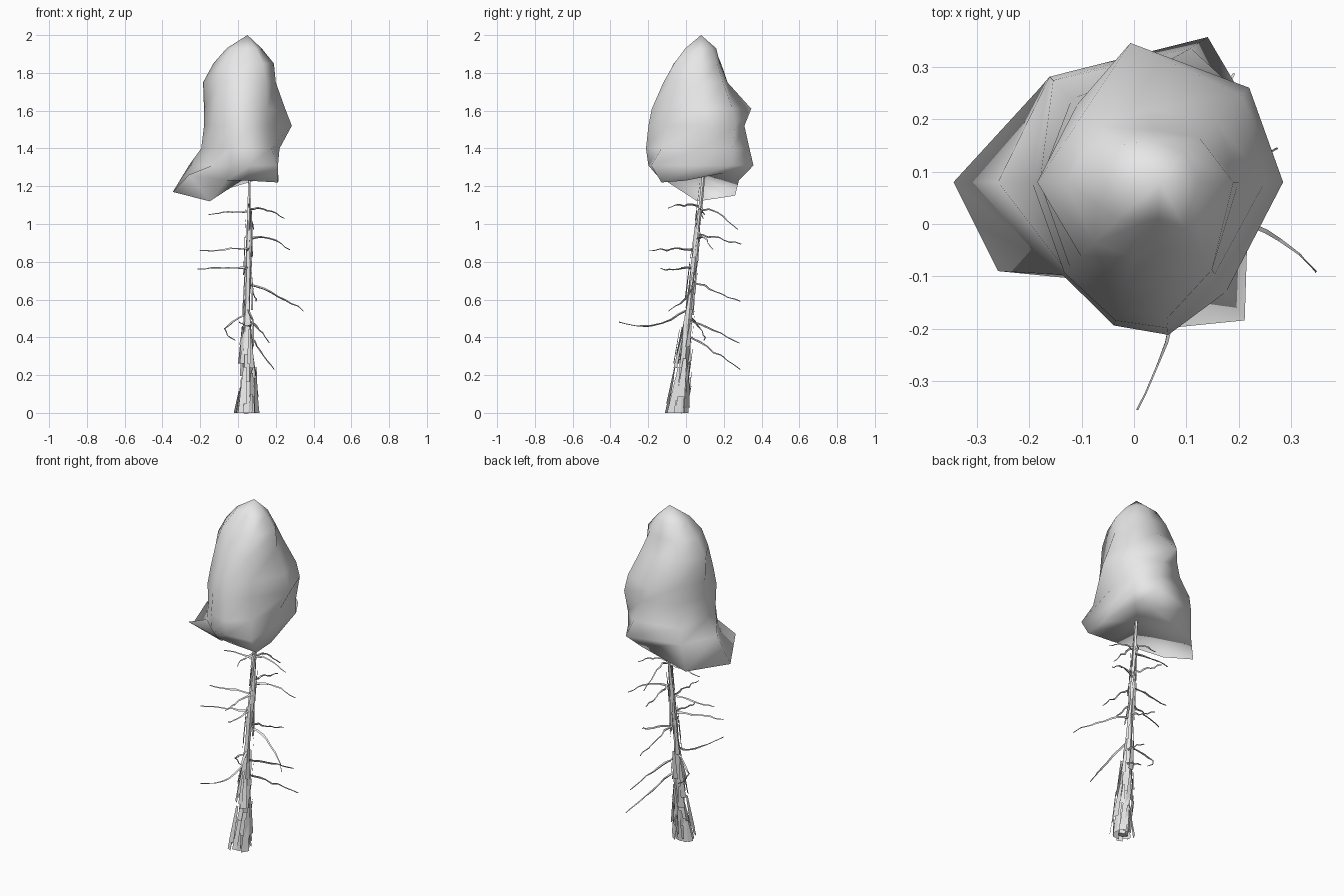
import bpy, math, random
from mathutils import Vector

if "Cube" in bpy.data.objects:
    bpy.data.objects.remove(bpy.data.objects["Cube"])

random.seed(4)
grey = bpy.data.materials.new("light grey")
grey.diffuse_color = (0.8, 0.8, 0.8, 1)
grey.use_nodes = True
grey.node_tree.nodes["Principled BSDF"].inputs["Base Color"].default_value = grey.diffuse_color


def make(name, verts, faces, smooth=False):
    mesh = bpy.data.meshes.new(name)
    mesh.from_pydata(verts, [], faces)
    mesh.materials.append(grey)
    mesh.update()
    ob = bpy.data.objects.new(name, mesh)
    bpy.context.collection.objects.link(ob)
    for p in mesh.polygons:
        p.use_smooth = smooth
    return ob


def bridge(rows, n):
    return [(r * n + i, r * n + (i + 1) % n, (r + 1) * n + (i + 1) % n, (r + 1) * n + i)
            for r in range(rows - 1) for i in range(n)]


def tube(path, radii, n, jitter=0.0):
    """Tapered n-sided tube along a path."""
    verts = []
    for k, (p, r) in enumerate(zip(path, radii)):
        d = (path[min(k + 1, len(path) - 1)] - path[max(k - 1, 0)]).normalized()
        u = d.orthogonal().normalized() if abs(d.z) < 0.9 else Vector((1, 0, 0))
        v = d.cross(u).normalized()
        for i in range(n):
            a = math.tau * i / n + 0.3
            q = r * (1 + random.uniform(-jitter, jitter))
            verts.append(p + u * q * math.cos(a) + v * q * math.sin(a))
    faces = bridge(len(path), n)
    faces += [tuple(range(n))[::-1], tuple(range(len(verts) - n, len(verts)))]
    return verts, faces


# Crown: rings given by height, angle of the back point and nine radii
rings = [
    (1.31, 70, (.17, .235, .295, .285, .30, .25, .28, .28, .315)),
    (1.40, 75, (.18, .235, .265, .275, .235, .24, .285, .293, .25)),
    (1.52, 85, (.245, .255, .23, .225, .22, .245, .275, .28, .22)),
    (1.61, 100, (.21, .235, .27, .21, .22, .23, .255, .262, .21)),
    (1.75, 95, (.16, .165, .14, .19, .225, .20, .205, .20, .20)),
    (1.85, 90, (.15, .12, .10, .15, .17, .165, .15, .125, .17)),
    (1.93, 90, (.085, .08, .08, .10, .10, .10, .08, .07, .10)),
]
N = 9
verts = [(.215, .0, 1.23), (.16, .20, 1.27), (.09, .28, 1.23), (-.18, .26, 1.15),
         (-.345, .08, 1.17), (-.26, -.09, 1.26), (-.06, -.11, 1.23), (.04, -.13, 1.23),
         (.21, -.13, 1.22)]
for z, back, radii in rings:
    for a, r in zip((0, 45, back, 135, 180, 225, 254, 275, 303), radii):
        a = math.radians(a)
        verts.append((.04 + r * math.cos(a), .08 + r * math.sin(a), z))
faces = bridge(len(rings) + 1, N)
top = len(verts)
verts += [(.05, .08, 2.0), (.05, .09, 1.25), (-.15, .06, 1.12)]
faces += [(top - N + i, top - N + (i + 1) % N, top) for i in range(N)]
faces += [((i + 1) % N, i, top + 1) for i in (6, 7, 8, 0, 1, 2)]
faces += [((i + 1) % N, i, top + 2) for i in (3, 4, 5)]
faces += [(3, top + 2, top + 1), (top + 2, 6, top + 1)]
make("crown", verts, faces, True)


# Trunk: slim leaning core
def centre(z):
    return Vector((.045 + .012 * z, -.045 + .11 * z, z))


def radius(z):
    return .054 - .05 * z if z < .55 else .026 - .014 * (z - .55) / .7


heights = [0, .1, .22, .35, .48, .6, .72, .85, .97, 1.1, 1.25]
make("trunk", *tube([centre(z) for z in heights],
                    [radius(z) * .65 for z in heights], 5, .4))

# Bark: ragged slivers leaning against the trunk
verts, faces = [], []
for k in range(54):
    z0 = 0 if k < 14 else random.uniform(0, .4) if k < 34 else random.uniform(.45, 1.05)
    z1 = z0 + random.uniform(.1, .22)
    a = k * 2.4
    out = Vector((math.cos(a), math.sin(a), 0))
    side = Vector((-out.y, out.x, 0))
    w = radius(z0) * random.uniform(.2, .45)
    low = centre(z0) + out * radius(z0) * random.uniform(.8, 1.25)
    high = centre(z1) + out * radius(z1) * random.uniform(.7, 1.25)
    b = len(verts)
    verts += [low - side * w, low + side * w, high + side * w * .6, high - side * w * .3]
    faces.append((b, b + 1, b + 2, b + 3))
make("bark", verts, faces)

# Branches: start height, tip and sideways / vertical bow at the middle
branches = [
    (.55, (0, -.36, .48), (.045, -.01, -.05)), (.68, (.35, -.09, .54), (.01, .035, .01)),
    (.50, (.17, .28, .37), (0, 0, 0)), (.42, (.19, .29, .23), (0, 0, 0)),
    (.52, (-.02, .1, .38), (-.08, .02, 0)), (.70, (.10, .29, .59), (0, 0, 0)),
    (.77, (-.21, -.04, .76), (0, 0, 0)), (.77, (.03, -.13, .76), (0, 0, 0)),
    (.87, (-.20, .02, .86), (0, 0, 0)), (.87, (.05, -.20, .86), (0, 0, 0)),
    (.92, (.28, .14, .86), (0, 0, .03)), (.94, (.05, .29, .89), (0, 0, .01)),
    (1.06, (-.16, .10, 1.05), (0, 0, .01)), (1.08, (.25, .09, 1.03), (0, 0, .02)),
    (1.09, (.06, -.10, 1.09), (0, 0, .01)), (1.08, (.08, .27, .97), (0, 0, .03)),
]
for k, (z, tip, bow) in enumerate(branches):
    start, end = centre(z), Vector(tip)
    path = []
    for j in range(9):
        t = j / 8
        p = start.lerp(end, t) + Vector(bow) * 4 * t * (1 - t)
        if j:
            p += Vector([random.uniform(-.006, .006) for _ in range(3)])
        path.append(p)
    make(f"branch_{k + 1}", *tube(path, [.007 - .0045 * j / 8 for j in range(9)], 3, .4))
